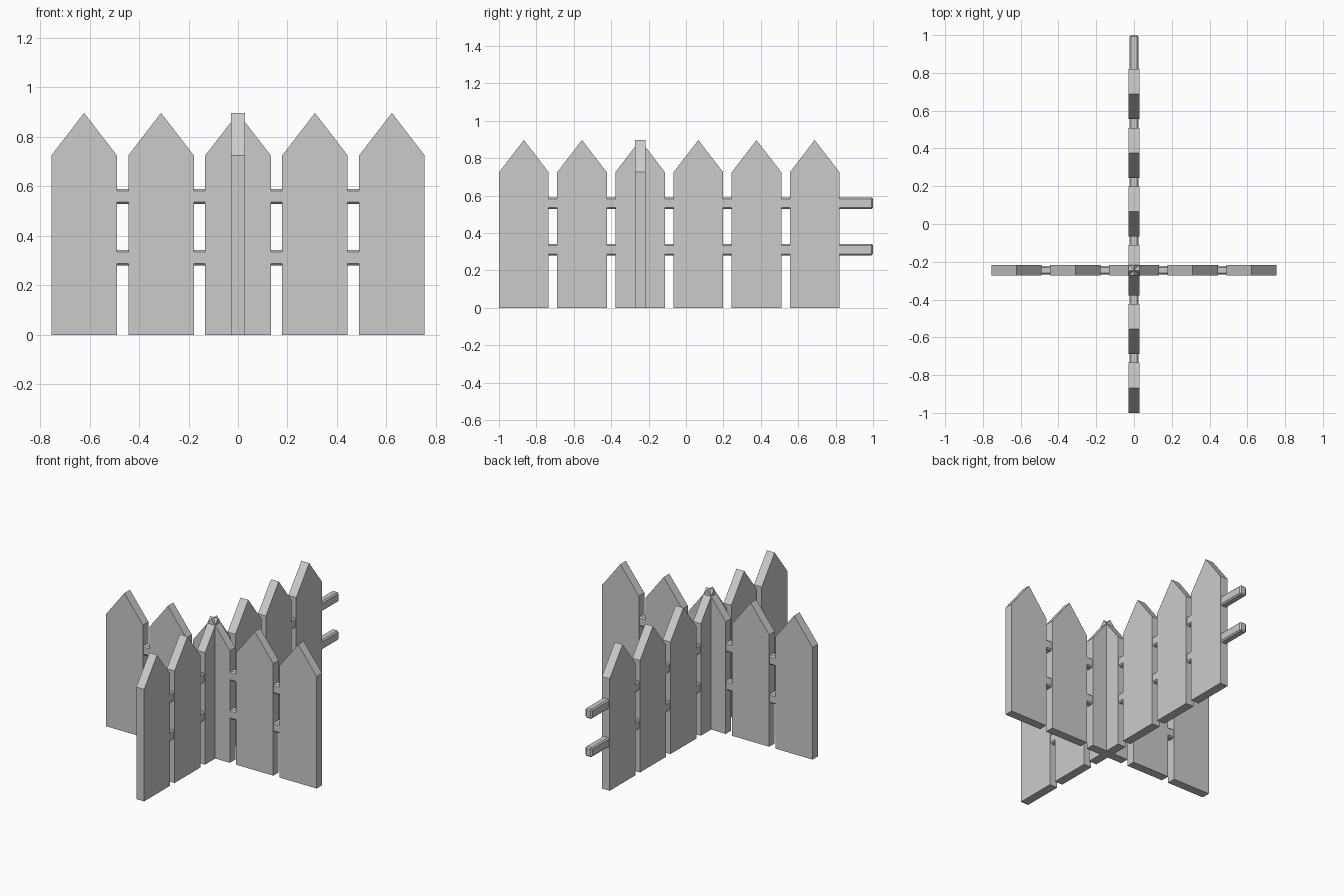
import bpy, bmesh
from math import pi
from mathutils import Matrix

if "Cube" in bpy.data.objects:
    bpy.data.objects.remove(bpy.data.objects["Cube"])

STEP, W, T = 0.311, 0.265, 0.056      # picket spacing, width, thickness
SHOULDER, PEAK = 0.725, 0.897
CROSS_Y = -0.245                      # where the two fences meet


def make_object(name, bm, matrix):
    bm.transform(matrix)
    bmesh.ops.recalc_face_normals(bm, faces=bm.faces)
    mesh = bpy.data.meshes.new(name)
    bm.to_mesh(mesh)
    bm.free()
    obj = bpy.data.objects.new(name, mesh)
    bpy.context.collection.objects.link(obj)
    return obj


def picket(name, u, matrix):
    # pointed board: five-sided profile extruded through its thickness
    bm = bmesh.new()
    profile = [(-W/2, 0), (W/2, 0), (W/2, SHOULDER), (0, PEAK), (-W/2, SHOULDER)]
    face = bm.faces.new([bm.verts.new((u + x, -T/2, z)) for x, z in profile])
    ext = bmesh.ops.extrude_face_region(bm, geom=[face])
    verts = [v for v in ext["geom"] if isinstance(v, bmesh.types.BMVert)]
    bmesh.ops.translate(bm, verts=verts, vec=(0, T, 0))
    make_object(name, bm, matrix)


def rail(name, u0, u1, z, matrix):
    # chamfered bar running through the pickets
    bm = bmesh.new()
    bmesh.ops.create_cube(bm, size=1, matrix=Matrix.Translation(((u0 + u1)/2, 0, z))
                          @ Matrix.Diagonal((u1 - u0, 0.047, 0.062, 1)))
    obj = make_object(name, bm, matrix)
    bevel = obj.modifiers.new("chamfer", 'BEVEL')
    bevel.width = 0.008
    bevel.segments = 1


def fence(name, centres, u0, u1, matrix):
    for i, u in enumerate(centres):
        picket(f"{name}_picket_{i + 1}", u, matrix)
    for label, z in (("lower", 0.311), ("upper", 0.559)):
        rail(f"{name}_{label}_rail", u0, u1, z, matrix)


# short fence along x
fence("cross_fence", [(i - 2) * STEP for i in range(5)], -0.72, 0.72,
      Matrix.Translation((0, CROSS_Y, 0)))
# long fence along y, rails left open at the back end
fence("long_fence", [CROSS_Y + (i - 2) * STEP for i in range(6)], -0.96, 1.0,
      Matrix.Rotation(pi/2, 4, 'Z'))
